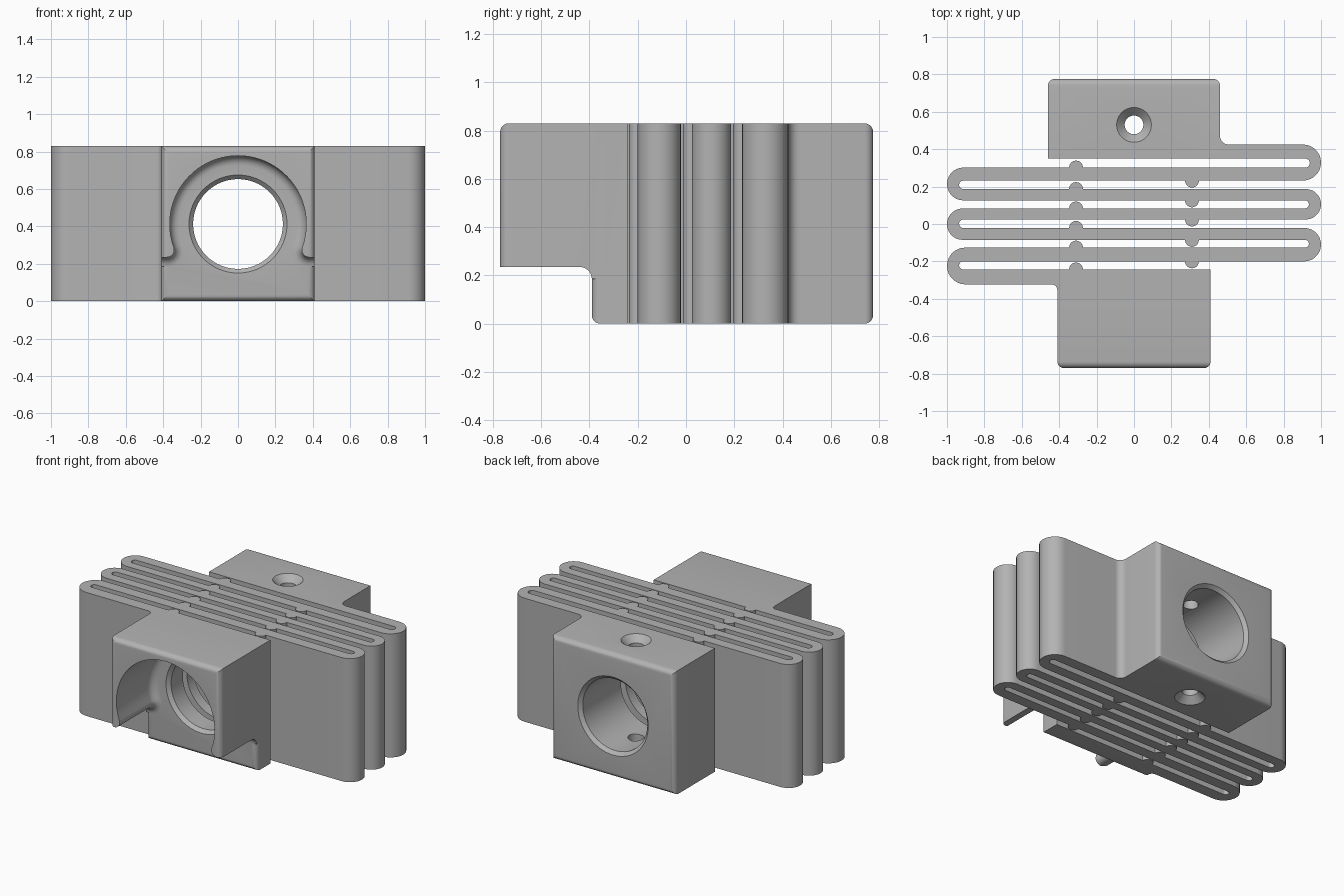
import bpy, bmesh
from math import sin, cos, pi, sqrt, atan2, radians

if "Cube" in bpy.data.objects:
    bpy.data.objects.remove(bpy.data.objects["Cube"])

H = 0.83           # overall height
BORE_Z = 0.413     # height of the main bore axis
FRONT, WALL, FRONT_IN = -0.77, -0.39, -0.243
BACK_IN, BACK = 0.35, 0.775

grey = bpy.data.materials.new("plain grey")
grey.use_nodes = True
grey.diffuse_color = (0.45, 0.45, 0.45, 1)
grey.node_tree.nodes["Principled BSDF"].inputs["Base Color"].default_value = (0.45, 0.45, 0.45, 1)


def arc(cx, cy, r, a, b, n=14):
    return [(cx + r * cos(a + (b - a) * i / n), cy + r * sin(a + (b - a) * i / n))
            for i in range(n + 1)]


def to_object(name, bm):
    bmesh.ops.recalc_face_normals(bm, faces=bm.faces)
    mesh = bpy.data.meshes.new(name)
    bm.to_mesh(mesh)
    bm.free()
    obj = bpy.data.objects.new(name, mesh)
    bpy.context.scene.collection.objects.link(obj)
    return obj


def loft(rings):
    """Closed solid through a list of equally long point rings."""
    bm = bmesh.new()
    loops = [[bm.verts.new(p) for p in ring] for ring in rings]
    n = len(loops[0])
    for lo, hi in zip(loops, loops[1:]):
        for i in range(n):
            bm.faces.new((lo[i], lo[(i + 1) % n], hi[(i + 1) % n], hi[i]))
    bm.faces.new(loops[0])
    bm.faces.new(loops[-1])
    return bm


def prism(name, pts):
    return to_object(name, loft([[(x, y, z) for x, y in pts] for z in (0, H)]))


def block(name, half, y_face, y_end, r=0.035):
    """Box whose outer face at y_face has rounded edges."""
    outline = ((-half, 0), (half, 0), (half, H), (-half, H))
    bm = loft([[(x, y, z) for x, z in outline] for y in (y_face, y_end)])
    edges = [e for e in bm.edges if all(abs(v.co.y - y_face) < 1e-5 for v in e.verts)]
    bmesh.ops.bevel(bm, geom=edges, offset=r, segments=6, profile=0.5, affect='EDGES')
    return to_object(name, bm)


def combine(target, other, op):
    mod = target.modifiers.new("combine", 'BOOLEAN')
    mod.operation, mod.object, mod.solver = op, other, 'EXACT'
    bpy.context.view_layer.update()
    deps = bpy.context.evaluated_depsgraph_get()
    mesh = bpy.data.meshes.new_from_object(target.evaluated_get(deps))
    target.modifiers.clear()
    target.data = mesh


# Cutter for the main bore, chamfered at both ends
bore_profile = ((0.262, -1), (0.262, WALL), (0.24, WALL + 0.022),
                (0.24, BACK - 0.022), (0.262, BACK), (0.262, 1))
bore = to_object("bore_cutter", loft(
    [[(x, y, z) for x, z in arc(0, BORE_Z, r, 0, 2 * pi, 64)[:-1]] for r, y in bore_profile]))

# Cutter for the screw hole, countersunk above and below
sink = ((0.093, -0.1), (0.093, 0), (0.05, 0.043), (0.05, H - 0.043), (0.093, H), (0.093, 1))
screw = to_object("screw_cutter", loft(
    [[(x, y, z) for x, y in arc(0, 0.53, r, 0, 2 * pi, 40)[:-1]] for r, z in sink]))


# Cutter for the arch under the front overhang, filleted towards the wall
def arch_ring(y, d, big=0.365, tip=0.04, floor=0.235):
    cz = floor + tip
    cx = sqrt((big + tip) ** 2 - (BORE_Z - cz) ** 2)
    a = atan2(cz - BORE_Z, cx)
    right = [(0.6, -0.2), (0.6, floor - d)] + arc(cx, cz, tip + d, -pi / 2, a - pi, 10)
    left = [(-x, z) for x, z in reversed(right)]
    top = arc(0, BORE_Z, big - d, a, pi - a, 48)[1:-1]
    return [(x, y, z) for x, z in right + top + left]


F = 0.05
fillet = [(WALL - F + F * sin(t * pi / 12), F - F * cos(t * pi / 12)) for t in range(7)]
arch = to_object("arch_cutter", loft(
    [arch_ring(y, d) for y, d in [(-1, 0)] + fillet + [(-0.3, F)]]))

# Front block: a wall with an arched overhang
front_block = block("front_block", 0.41, WALL, FRONT_IN)
overhang = block("overhang", 0.41, FRONT, WALL + 0.05)
combine(overhang, arch, 'DIFFERENCE')
combine(front_block, overhang, 'UNION')
combine(front_block, bore, 'DIFFERENCE')

# Back block
back_block = block("back_block", 0.46, BACK, BACK_IN)
combine(back_block, bore, 'DIFFERENCE')
combine(back_block, screw, 'DIFFERENCE')

# Folded spring: top and bottom edge of each strip, back to front
strips = [(0.425, BACK_IN), (0.302, 0.232), (0.187, 0.126), (0.083, 0.024),
          (-0.021, -0.085), (-0.126, -0.2), (FRONT_IN, -0.323)]
BUMP = 0.037


def fold(y0, y1, side, reach):
    r = (y0 - y1) / 2
    pts = arc(reach - r, (y0 + y1) / 2, r, pi / 2, -pi / 2)
    return [(side * x, y) for x, y in pts]


def bump(strip, upper):
    x, y = (-0.31, strips[strip][0]) if upper else (0.31, strips[strip][1])
    pts = arc(x, y, BUMP, 0, pi if upper else -pi, 12)
    return pts if strip % 2 else pts[::-1]


edge_a = arc(0.505, 0.47, 0.045, pi, 1.5 * pi, 8)
edge_b = [(0.46, BACK_IN)]
for k in range(6):
    side = -1 if k % 2 else 1
    outer = fold(strips[k][0], strips[k + 1][1], side, 1)
    inner = fold(strips[k][1], strips[k + 1][0], side, 0.94 if k == 0 else 0.935)
    first, second = (inner, outer) if k % 2 else (outer, inner)
    edge_a += first
    edge_b += second
    if k < 5:
        edge_a += bump(k + 1, bool(k % 2))
        edge_b += bump(k + 1, not k % 2)
edge_a.append((-0.41, FRONT_IN))
edge_b += arc(-0.44, -0.353, 0.03, pi / 2, 0, 6)
spring = prism("folded_spring", edge_a + edge_b[::-1])
combine(spring, bore, 'DIFFERENCE')

# Contact bump standing on the front block
front_bump = prism("front_bump", arc(-0.31, FRONT_IN, BUMP, 0, pi, 12))

for helper in (bore, screw, arch, overhang):
    bpy.data.objects.remove(helper)

# Colour and shading
for obj in (front_block, back_block, spring, front_bump):
    obj.data.materials.clear()
    obj.data.materials.append(grey)
    bpy.ops.object.select_all(action='DESELECT')
    obj.select_set(True)
    bpy.context.view_layer.objects.active = obj
    bpy.ops.object.shade_smooth_by_angle(angle=radians(30))
